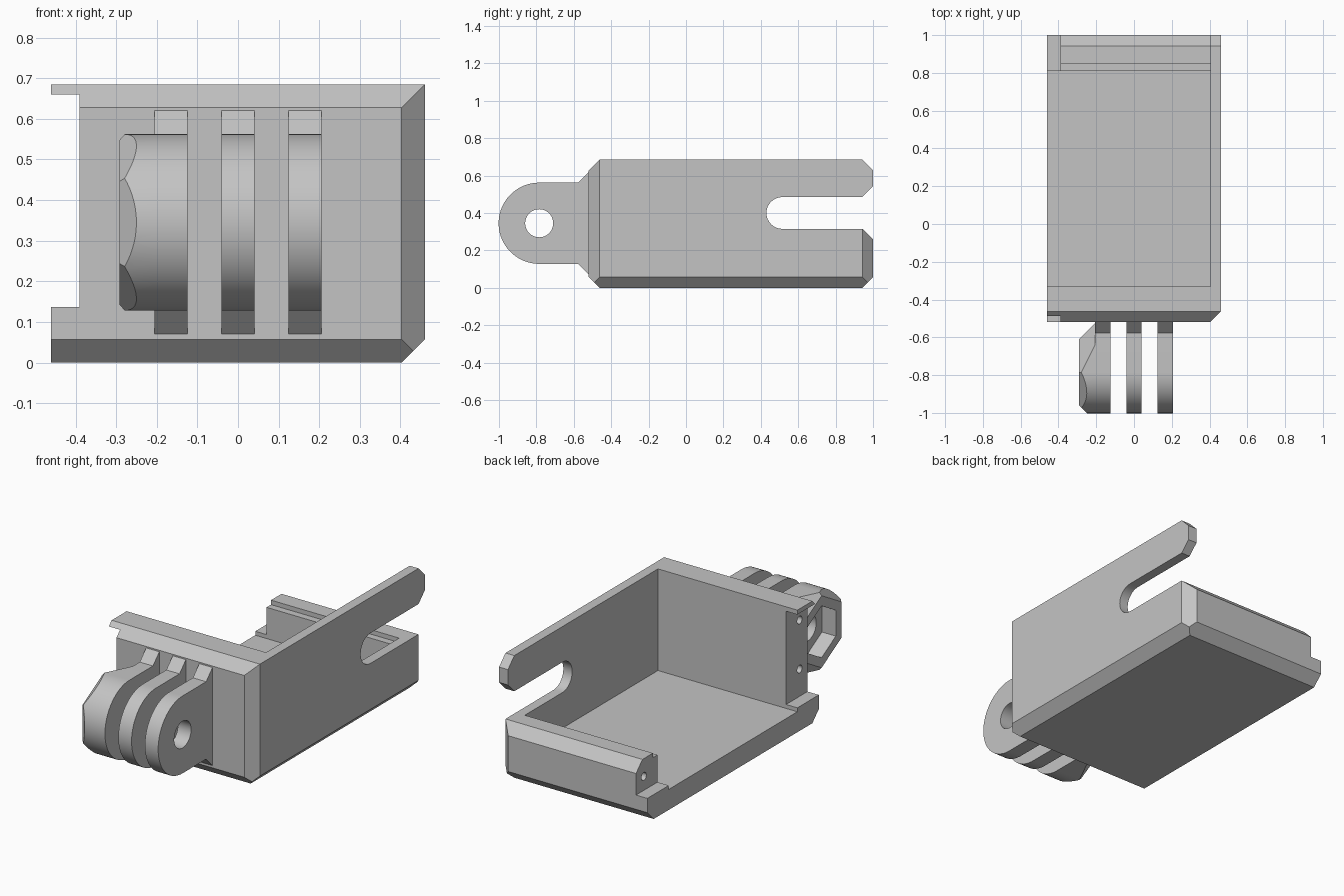
import bpy, bmesh, math
from mathutils import Vector

old = bpy.data.objects.get("Cube")
if old:
    bpy.data.objects.remove(old, do_unlink=True)

grey = bpy.data.materials.new("plain_grey")
grey.use_nodes = True
grey.diffuse_color = (0.55, 0.55, 0.55, 1)
grey.node_tree.nodes["Principled BSDF"].inputs["Base Color"].default_value = grey.diffuse_color


def prism(name, points, axis, lo, hi, planes=()):
    """Extrude a 2D profile along x or z, then trim it by (point, outward normal) planes."""
    bm = bmesh.new()
    place = (lambda a, b, t: (t, a, b)) if axis == "x" else (lambda a, b, t: (a, b, t))
    face = bm.faces.new([bm.verts.new(place(a, b, lo)) for a, b in points])
    grown = bmesh.ops.extrude_face_region(bm, geom=[face])
    shift = Vector(place(0, 0, hi - lo))
    bmesh.ops.translate(bm, vec=shift, verts=[v for v in grown["geom"] if isinstance(v, bmesh.types.BMVert)])
    for co, no in planes:
        cut = bmesh.ops.bisect_plane(bm, geom=bm.verts[:] + bm.edges[:] + bm.faces[:],
                                     plane_co=co, plane_no=no, clear_outer=True)
        edges = [e for e in cut["geom_cut"] if isinstance(e, bmesh.types.BMEdge)]
        bmesh.ops.contextual_create(bm, geom=edges)
    bmesh.ops.recalc_face_normals(bm, faces=bm.faces[:])
    mesh = bpy.data.meshes.new(name)
    bm.to_mesh(mesh)
    bm.free()
    mesh.materials.append(grey)
    obj = bpy.data.objects.new(name, mesh)
    bpy.context.collection.objects.link(obj)
    return obj


def rect(a0, b0, a1, b1):
    return [(a0, b0), (a1, b0), (a1, b1), (a0, b1)]


def arc(cy, cz, r, start, end, n):
    steps = [math.radians(start + (end - start) * i / n) for i in range(n + 1)]
    return [(cy + r * math.cos(t), cz + r * math.sin(t)) for t in steps]


def ring(cy, cz, r, n, turn=0):
    return arc(cy, cz, r, turn, turn + 360, n)[:-1]


def carve(obj, cutters):
    """Subtract every cutter in turn, bake the result and drop the cutters."""
    for c in cutters:
        c.hide_render = True
        mod = obj.modifiers.new("cut", "BOOLEAN")
        mod.operation, mod.solver, mod.object = "DIFFERENCE", "EXACT", c
    bpy.context.view_layer.update()
    baked = bpy.data.meshes.new_from_object(obj.evaluated_get(bpy.context.evaluated_depsgraph_get()))
    obj.modifiers.clear()
    obj.data = baked
    for c in cutters:
        bpy.data.objects.remove(c, do_unlink=True)


# Tray block with chamfered outer edges
C, TOP, SIDE, FRONT, BACK = 0.057, 0.685, 0.46, -0.52, 1.0
edge_planes = [
    ((0, FRONT, C), (0, -1, -1)),
    ((0, FRONT, TOP - C), (0, -1, 1)),
    ((0, BACK, C), (0, 1, -1)),
    ((0, BACK, TOP - C), (0, 1, 1)),
    ((SIDE, 0, C), (1, 0, -1)),
    ((SIDE, FRONT + C, 0), (1, -1, 0)),
]
tray = prism("tray", rect(-SIDE, FRONT, SIDE, BACK), "z", 0, TOP, edge_planes)

# Hollow, low back rim, side slot, open-side rebate and screw holes
rim = [(0.78, 0.29), (0.85, 0.29), (0.85, 0.315), (0.943, 0.315), (1.1, 0.158), (1.1, 0.9), (0.78, 0.9)]
slot = arc(0.515, 0.4, 0.085, 270, 90, 16) + [(0.943, 0.485), (1.1, 0.642), (1.1, 0.158), (0.943, 0.315)]
cutters = [
    prism("hollow", rect(-0.6, -0.33, 0.405, 0.81), "z", 0.115, 0.9),
    prism("rim_cut", rim, "x", -0.6, 0.405),
    prism("slot_cut", slot, "x", 0.4, 0.6),
    prism("corner_cut", [(0.353, 1.05), (0.558, 0.845), (0.6, 1.1)], "z", -0.1, 0.4),
    prism("rebate", rect(-0.7, 0.137, 1.2, 0.66), "x", -0.6, -0.39),
]
for y, z in [(-0.45, 0.565), (-0.45, 0.29), (0.93, 0.215)]:
    cutters.append(prism("screw_hole", ring(y, z, 0.022, 16), "x", -0.5, -0.25))
carve(tray, cutters)

# Hinge fingers with flared roots
PY, PZ, R = -0.785, 0.345, 0.217
round_end = arc(PY, PZ, R, 90, 270, 40)
finger_profile = round_end + [(-0.577, PZ - R), (-0.52, 0.07), (-0.5, 0.07),
                              (-0.5, 0.62), (-0.52, 0.62), (-0.577, PZ + R)]
parts = [tray]
for name, x in [("right", -0.165), ("middle", 0), ("left", 0.165)]:
    finger = prism(name + "_finger", finger_profile, "x", x - 0.041, x + 0.041)
    carve(finger, [prism("pin_hole", ring(PY, PZ, 0.075, 40), "x", x - 0.1, x + 0.1)])
    parts.append(finger)

# Nut boss: rounded block trimmed by six sloping planes, with a hexagonal pocket
hex_planes = []
for k in range(6):
    t = math.radians(60 * k)
    out = Vector((0, math.cos(t), math.sin(t)))
    hex_planes.append((Vector((-0.292, PY, PZ)) + out * 0.175, out - Vector((1, 0, 0))))
boss_profile = round_end + [(-0.52, PZ - R), (-0.52, PZ + R)]
boss = prism("nut_boss", boss_profile, "x", -0.292, -0.206, hex_planes)
carve(boss, [prism("nut_pocket", ring(PY, PZ, 0.145, 6, 30), "x", -0.35, -0.15)])
parts.append(boss)

# Smooth the round surfaces, keep the edges sharp
for obj in bpy.context.view_layer.objects:
    obj.select_set(obj in parts)
bpy.context.view_layer.objects.active = tray
bpy.ops.object.shade_smooth_by_angle(angle=math.radians(25))
